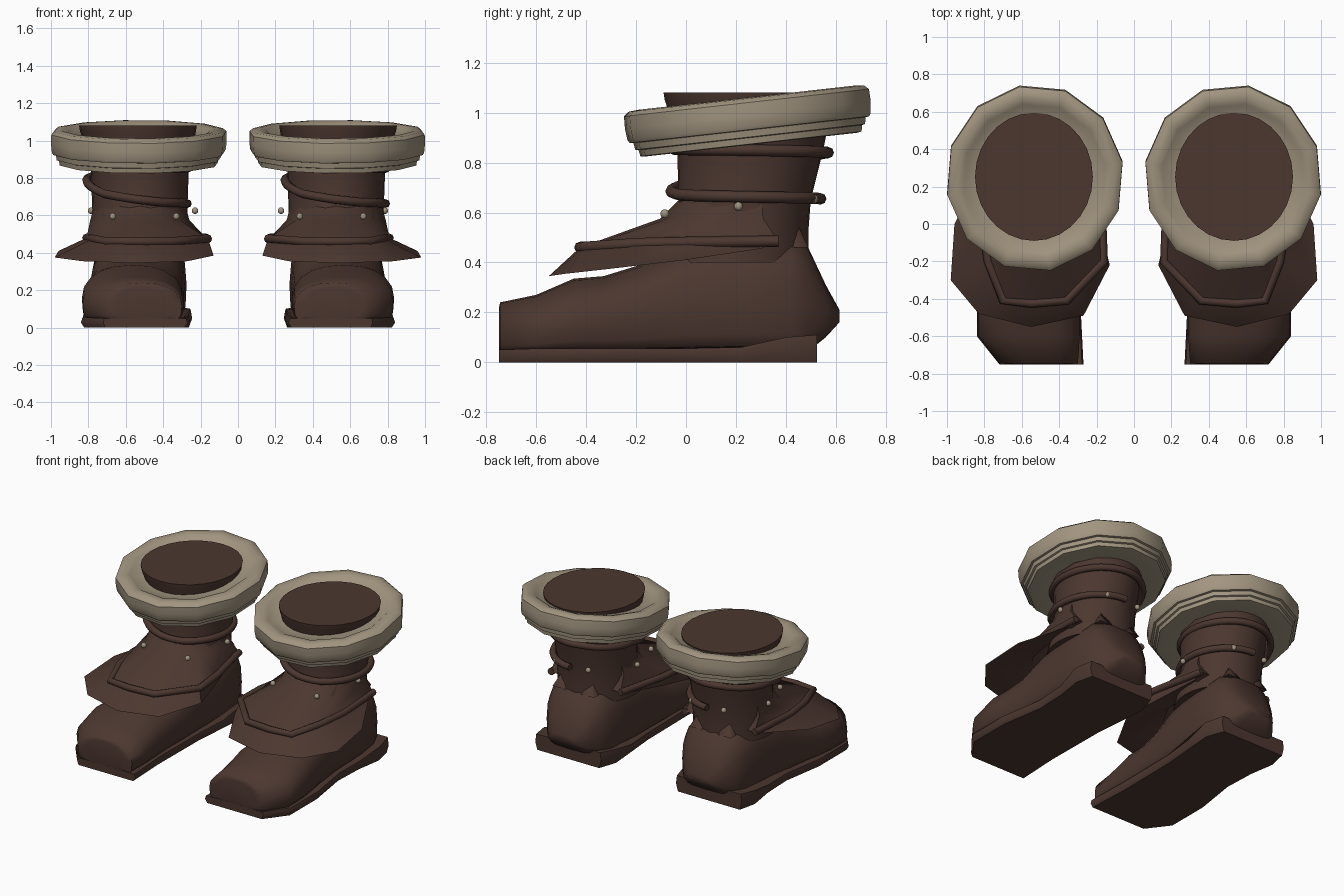
import bpy, bmesh, math
from mathutils import Vector

if "Cube" in bpy.data.objects:
    bpy.data.objects.remove(bpy.data.objects["Cube"])


def material(name, rgb):
    m = bpy.data.materials.new(name)
    m.diffuse_color = (*rgb, 1)
    m.use_nodes = True
    m.node_tree.nodes["Principled BSDF"].inputs["Base Color"].default_value = m.diffuse_color
    return m


LEATHER = material("brown_leather", (0.072, 0.038, 0.029))
FUR = material("beige_fur", (0.36, 0.30, 0.215))


def finish(name, bm, mat, angle=40):
    """Turn a bmesh into a named, shaded object."""
    bmesh.ops.recalc_face_normals(bm, faces=bm.faces)
    me = bpy.data.meshes.new(name)
    bm.to_mesh(me)
    bm.free()
    me.materials.append(mat)
    ob = bpy.data.objects.new(name, me)
    bpy.context.collection.objects.link(ob)
    bpy.ops.object.select_all(action='DESELECT')
    ob.select_set(True)
    bpy.context.view_layer.objects.active = ob
    bpy.ops.object.shade_smooth_by_angle(angle=math.radians(angle))
    return ob


def loft(name, rings, mat, side, caps=True, wrap=False, angle=40):
    """Skin closed rings of points; side = -1 mirrors in x."""
    bm = bmesh.new()
    rows = [[bm.verts.new((side * x, y, z)) for x, y, z in r] for r in rings]
    n = len(rows[0])
    pairs = list(zip(rows, rows[1:])) + ([(rows[-1], rows[0])] if wrap else [])
    for a, b in pairs:
        for i in range(n):
            j = (i + 1) % n
            bm.faces.new((a[i], a[j], b[j], b[i]))
    if caps:
        bm.faces.new(rows[0])
        bm.faces.new(rows[-1])
    return finish(name, bm, mat, angle)


def ellipse(cx, cy, rx, ry, z, n=20, phase=0.0):
    return [(cx + rx * math.cos(phase + math.tau * i / n),
             cy + ry * math.sin(phase + math.tau * i / n), z) for i in range(n)]


def tube(name, pts, r, mat, side, n=8):
    """Round cord along a path."""
    pts = [Vector(p) for p in pts]
    rings = []
    for i, p in enumerate(pts):
        t = (pts[min(i + 1, len(pts) - 1)] - pts[max(i - 1, 0)]).normalized()
        u = t.cross(Vector((0, 0, 1))).normalized()
        v = u.cross(t)
        rings.append([p + r * (math.cos(math.tau * k / n) * u + math.sin(math.tau * k / n) * v)
                      for k in range(n)])
    return loft(name, rings, mat, side, angle=60)


def foot(side):
    # stations: y, x min, x max, z bottom, z top
    stations = [(-0.75, 0.36, 0.66, 0.05, 0.215), (-0.745, 0.30, 0.72, 0.03, 0.24),
                (-0.6, 0.29, 0.83, 0.03, 0.27),
                (-0.45, 0.29, 0.835, 0.03, 0.335), (-0.33, 0.295, 0.82, 0.03, 0.345),
                (-0.2, 0.29, 0.80, 0.03, 0.385), (0.0, 0.285, 0.785, 0.03, 0.47),
                (0.25, 0.275, 0.78, 0.03, 0.51), (0.42, 0.28, 0.77, 0.03, 0.51),
                (0.485, 0.31, 0.74, 0.04, 0.47), (0.56, 0.37, 0.68, 0.10, 0.31),
                (0.615, 0.44, 0.61, 0.16, 0.21)]
    n, rings = 20, []
    for y, x0, x1, z0, z1 in stations:
        ring = []
        up = 0.9 if y < -0.1 else 0.75      # rounder above, boxier near the sole
        for i in range(n):
            a = math.tau * i / n
            c, s = math.cos(a), math.sin(a)
            e = up if s > 0 else 0.45
            ring.append(((x0 + x1) / 2 + (x1 - x0) / 2 * math.copysign(abs(c) ** e, c), y,
                         z0 + (z1 - z0) * (0.42 + (0.58 if s > 0 else 0.42) * math.copysign(abs(s) ** e, s))))
        rings.append(ring)
    loft("foot", rings, LEATHER, side, angle=80)


def sole(side):
    # outline: x, y, top height
    outline = [(0.27, -0.75, 0.05), (0.72, -0.75, 0.05), (0.84, -0.6, 0.055), (0.84, -0.3, 0.055),
               (0.79, 0.0, 0.055), (0.80, 0.22, 0.06), (0.83, 0.40, 0.10), (0.80, 0.525, 0.11),
               (0.29, 0.525, 0.11), (0.245, 0.40, 0.10), (0.26, 0.22, 0.06), (0.28, 0.0, 0.055),
               (0.285, -0.45, 0.055)]

    def scaled(f, h):
        return [(0.545 + (x - 0.545) * f, y, z * h) for x, y, z in outline]
    loft("sole", [scaled(0.94, 0), scaled(1, 0.5), scaled(0.97, 1)], LEATHER, side, angle=50)


def shaft(side):
    # sections: z, half width, y front, y back
    sections = [(0.40, 0.265, -0.10, 0.49), (0.52, 0.258, -0.06, 0.49), (0.65, 0.255, -0.03, 0.50),
                (0.85, 0.262, -0.035, 0.55), (0.95, 0.28, -0.05, 0.57), (1.05, 0.31, -0.085, 0.59),
                (1.08, 0.315, -0.09, 0.595)]
    loft("shaft", [ellipse(0.525 + 0.01 * (z > 1), (a + b) / 2, w, (b - a) / 2, z, 28)
                   for z, w, a, b in sections], LEATHER, side)


def fur_cuff(side):
    # stepped profile: radius factor, height; the ring tips up to the rear
    profile = [(0.60, 0.885), (0.86, 0.872), (0.90, 0.875), (0.91, 0.90), (0.935, 0.903), (0.945, 0.93),
               (0.975, 0.932), (0.99, 0.945), (1.0, 0.99), (0.997, 1.04), (0.96, 1.056), (0.88, 1.06),
               (0.81, 1.05), (0.77, 1.035), (0.60, 1.03)]
    rings = []
    for f, h in profile:
        ring = ellipse(0.53, 0.25, 0.477 * f, 0.50 * f, h, 12, math.radians(-10))
        rings.append([(x, y - 0.11 * (h - 0.97), z + 0.112 * (y - 0.25)) for x, y, z in ring])
    loft("fur_cuff", rings, FUR, side, caps=False, wrap=True, angle=45)


def instep_flap(side):
    rim = [(0.80, 0.30, 0.455), (0.96, 0.0, 0.41), (0.98, -0.3, 0.375), (0.83, -0.48, 0.355),
           (0.55, -0.55, 0.345), (0.27, -0.49, 0.355), (0.13, -0.22, 0.385), (0.18, 0.0, 0.41),
           (0.25, 0.30, 0.455)]
    cord = [(0.79, 0.37, 0.485), (0.81, 0.0, 0.48), (0.78, -0.2, 0.475), (0.70, -0.41, 0.46),
            (0.55, -0.425, 0.46), (0.36, -0.41, 0.46), (0.16, -0.2, 0.475), (0.17, 0.0, 0.48),
            (0.25, 0.37, 0.485)]
    top, neck = [], []
    for i in range(9):
        a = math.radians(15 - 26.25 * i)
        c, s = math.cos(a), math.sin(a)
        top.append((0.525 + 0.25 * c, 0.235 + 0.265 * s, 0.65))
        neck.append((0.525 + 0.27 * c, 0.225 + 0.33 * s, 0.575))
    under = [(0.53 + (x - 0.53) * 0.5, 0.1 + (y - 0.1) * 0.5, z + 0.05) for x, y, z in rim]
    loft("instep_flap", [top, neck, cord, rim, under], LEATHER, side, caps=False, wrap=True, angle=45)
    tube("instep_cord", cord, 0.023, LEATHER, side)


def ankle_wrap(side):
    # cord winding almost twice round the shaft, same direction on both boots
    cx = 0.52 if side > 0 else -0.54
    keys = [(-90, 0.655), (0, 0.663), (60, 0.67), (90, 0.685), (130, 0.715), (180, 0.79), (250, 0.838),
            (360, 0.85), (470, 0.855)]
    pts = []
    for k in range(57):
        d = -90 + 10 * k
        for (a, za), (b, zb) in zip(keys, keys[1:]):
            if a <= d <= b:
                z = za + (zb - za) * (d - a) / (b - a)
                break
        a = math.radians(d)
        grow = 0.02 if d > 180 else 0.0
        pts.append((cx + 0.27 * math.cos(a), 0.24 + grow - (0.30 + grow / 2) * math.sin(a), z))
    tube("ankle_wrap", pts, 0.023, LEATHER, 1)


def beads(side):
    bm = bmesh.new()
    for x, y, z in [(0.33, -0.085, 0.595), (0.67, -0.085, 0.595), (0.23, 0.21, 0.625),
                    (0.785, 0.21, 0.625), (0.40, 0.51, 0.655), (0.65, 0.51, 0.655)]:
        new = bmesh.ops.create_uvsphere(bm, u_segments=10, v_segments=6, radius=0.018)["verts"]
        bmesh.ops.translate(bm, verts=new, vec=(side * x, y, z))
    finish("beads", bm, FUR, 60)


def heel_tabs(side):
    # two pointed tips where the heel meets the shaft
    for x in (0.42, 0.64):
        base = [(x - 0.05, 0.41, 0.46), (x + 0.05, 0.41, 0.46), (x + 0.05, 0.49, 0.46), (x - 0.05, 0.49, 0.46)]
        tip = [(x + (px - x) * 0.1, 0.44 + (py - 0.45) * 0.1, 0.56) for px, py, _ in base]
        loft("heel_tab", [base, tip], LEATHER, side, angle=100)


for side in (1, -1):
    for part in (foot, sole, shaft, fur_cuff, instep_flap, ankle_wrap, beads, heel_tabs):
        part(side)
